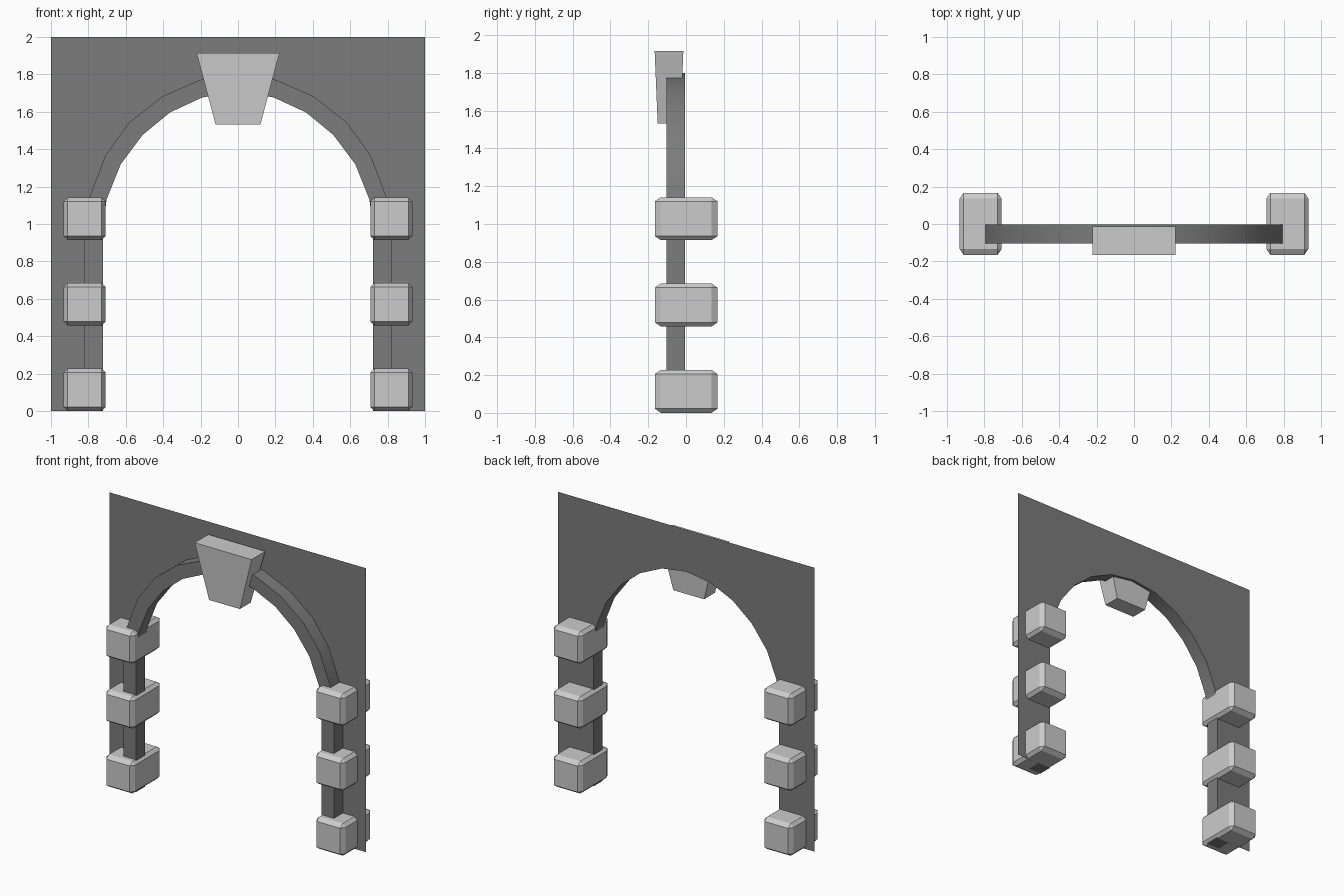
import bpy, bmesh
from mathutils import Matrix

if "Cube" in bpy.data.objects:
    bpy.data.objects.remove(bpy.data.objects["Cube"])


def material(name, v):
    m = bpy.data.materials.new(name)
    m.diffuse_color = (v, v, v, 1)
    m.use_nodes = True
    m.node_tree.nodes["Principled BSDF"].inputs["Base Color"].default_value = m.diffuse_color
    return m


DARK = material("dark grey wall", 0.2)
LIGHT = material("light grey stone", 0.60)
BACK, FRONT = -0.004, -0.103


def finish(name, bm, mat):
    me = bpy.data.meshes.new(name)
    bm.to_mesh(me)
    bm.free()
    me.materials.append(mat)
    ob = bpy.data.objects.new(name, me)
    bpy.context.collection.objects.link(ob)
    return ob


def mirrored(half):
    # half path runs from the right foot to the crown
    return half + [(-x, z) for x, z in reversed(half[:-1])]


def trim(name, inner, outer):
    # moulding strip with front, inner, outer and end faces; the wall closes its back
    bm = bmesh.new()
    rows = []
    for (xi, zi), (xo, zo) in zip(inner, outer):
        rows.append([bm.verts.new(c) for c in (
            (xi, BACK, zi), (xi, FRONT, zi), (xo, FRONT, zo), (xo, BACK, zo))])
    for a, b in zip(rows, rows[1:]):
        for k in range(3):
            bm.faces.new((a[k], a[k + 1], b[k + 1], b[k]))
    bm.faces.new(rows[0][::-1])
    bm.faces.new(rows[-1])
    bmesh.ops.recalc_face_normals(bm, faces=bm.faces)
    return finish(name, bm, DARK)


inner = mirrored([(0.715, 1.03), (0.703, 1.13), (0.628, 1.318), (0.51, 1.476),
                  (0.363, 1.597), (0.19, 1.677), (0, 1.705)])
outer = mirrored([(0.81, 1.03), (0.797, 1.135), (0.71, 1.365), (0.583, 1.542),
                  (0.405, 1.682), (0.205, 1.77), (0, 1.80)])

# flat wall: columns from the lower outline up to the top edge
bm = bmesh.new()
bottom = [(-1, 0), (-0.723, 0), (-0.723, 1.03)] + inner[::-1]
bottom += [(0.723, 1.03), (0.723, 0), (1, 0)]
low = [bm.verts.new((x, BACK, z)) for x, z in bottom]
high = [bm.verts.new((x, BACK, 2)) for x, z in bottom]
for i in range(len(bottom) - 1):
    if bottom[i + 1][0] - bottom[i][0] > 1e-4:
        bm.faces.new((low[i], low[i + 1], high[i + 1], high[i]))
bmesh.ops.remove_doubles(bm, verts=bm.verts, dist=1e-4)
bmesh.ops.dissolve_limit(bm, angle_limit=0.01, verts=[],
                         edges=[])
finish("wall", bm, DARK)

# arch moulding
arch = trim("arch_trim", inner, outer)
bpy.context.view_layer.objects.active = arch
arch.select_set(True)
bpy.ops.object.shade_smooth_by_angle(angle=0.6)

# straight mouldings and the stone blocks on both sides
for side, s in (("left", -1), ("right", 1)):
    trim(side + "_leg_trim", [(s * 0.723, 0), (s * 0.723, 1.03)],
         [(s * 0.82, 0), (s * 0.82, 1.03)])
    for i in range(3):
        bm = bmesh.new()
        bmesh.ops.create_cube(bm, size=1)
        bmesh.ops.bevel(bm, geom=bm.edges[:], offset=0.095, segments=1,
                        affect='EDGES')
        bm.transform(Matrix.Translation((s * 0.82, 0.001, 0.114 + 0.457 * i))
                     @ Matrix.Diagonal((0.225, 0.332, 0.227, 1)))
        finish(f"{side}_block_{i + 1}", bm, LIGHT)

# tapered keystone
bm = bmesh.new()
bmesh.ops.create_cube(bm, size=2)
for v in bm.verts:
    top = v.co.z > 0
    v.co = (v.co.x * (0.222 if top else 0.12),
            -0.09 + v.co.y * (0.076 if top else 0.06),
            1.915 if top else 1.533)
finish("keystone", bm, LIGHT)
